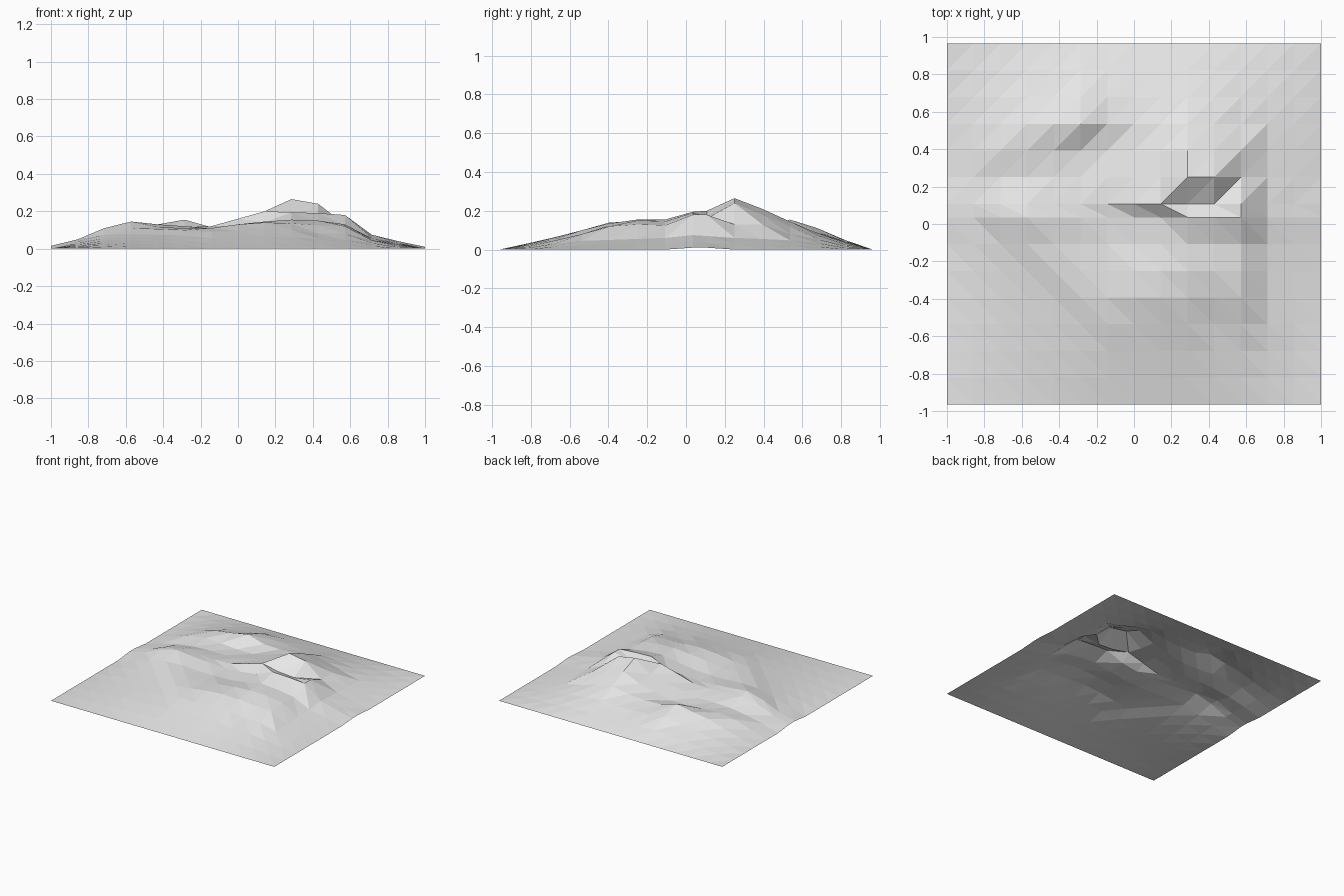
import bpy
import bmesh

# Remove the default cube only
default_cube = bpy.data.objects.get("Cube")
if default_cube:
    bpy.data.objects.remove(default_cube, do_unlink=True)

COUNT = 15                 # points along each side of the terrain grid
LAST = COUNT - 1
CELL = 2 / LAST
SEAM_ROW = 7               # last row south of the narrow strip

# Ridge and valley heights in hundredths: row -> (first column, heights eastward)
RIDGES = {
    3: (5, (7, 9, 9.5, 10, 10, 8, 8)),
    4: (4, (7.5, 10, 11, 13, 14, 13.5, 12.5, 12, 5)),
    5: (3, (8, 10.5, 11, 11, 13, 14.5, 15.5, 15, 13, 5.5)),
    6: (2, (7.5, 11, 11.5, 10.5, 10.5, 11, 13, 15.5, 14.5, 12.5, 6)),
    7: (1, (5, 11, 14.5, 13, 12, 11, 12, 14, 19.5, 19, 18, 7.5, 4)),
    8: (1, (5, 10.5, 13, 12, 11.5, 12, 16, 20, 17, 16, 18, 7, 3.5)),
    9: (2, (7, 9, 9.5, 9.5, 11, 14, 17, 26.5, 24, 13, 6)),
    10: (2, (9, 10.5, 10, 9, 9, 12, 15, 21, 18, 13, 5.5)),
    11: (3, (11, 13, 15.5, 11.5, 11, 12, 14.5, 12, 8)),
    12: (4, (8, 11, 9)),
}


def column_x(column):
    return column * CELL - 1


def row_y(row):
    """Rows are evenly spaced except for a half-width strip past the seam."""
    south_edge = -LAST * CELL / 2 + CELL / 4
    strip_shift = CELL / 2 if row > SEAM_ROW else 0
    return south_edge + row * CELL - strip_shift


def terrain_heights():
    """Pin the ridges and the border, then relax the slopes between them."""
    height = [[0.0] * COUNT for _ in range(COUNT)]
    pinned = set()
    for row, (first, values) in RIDGES.items():
        for offset, value in enumerate(values):
            height[row][first + offset] = value / 100
            pinned.add((row, first + offset))

    # The west and east borders lift slightly beside the seam
    for row in (SEAM_ROW, SEAM_ROW + 1):
        height[row][0] = 0.015
        height[row][LAST] = 0.01

    inner = range(1, LAST)
    free = [(r, c) for r in inner for c in inner if (r, c) not in pinned]
    for _ in range(200):
        for r, c in free:
            height[r][c] = (height[r - 1][c] + height[r + 1][c]
                            + height[r][c - 1] + height[r][c + 1]) / 4
    return height


def build_terrain():
    height = terrain_heights()
    bm = bmesh.new()
    grid = [[bm.verts.new((column_x(c), row_y(r), height[r][c]))
             for c in range(COUNT)] for r in range(COUNT)]

    # Triangle diagonals mirror on either side of the seam
    for r in range(LAST):
        for c in range(LAST):
            south_west, south_east = grid[r][c], grid[r][c + 1]
            north_west, north_east = grid[r + 1][c], grid[r + 1][c + 1]
            if r > SEAM_ROW:
                bm.faces.new((south_west, south_east, north_east))
                bm.faces.new((south_west, north_east, north_west))
            else:
                bm.faces.new((south_west, south_east, north_west))
                bm.faces.new((south_east, north_east, north_west))

    mesh = bpy.data.meshes.new("mountain_terrain")
    bm.to_mesh(mesh)
    bm.free()
    terrain = bpy.data.objects.new("mountain_terrain", mesh)
    bpy.context.collection.objects.link(terrain)
    return terrain


# Plain stone colour for the whole sheet
stone = bpy.data.materials.new("light_grey_stone")
stone.use_nodes = True
colour = (0.8, 0.8, 0.8, 1)
stone.diffuse_color = colour
stone.node_tree.nodes["Principled BSDF"].inputs["Base Color"].default_value = colour

build_terrain().data.materials.append(stone)
